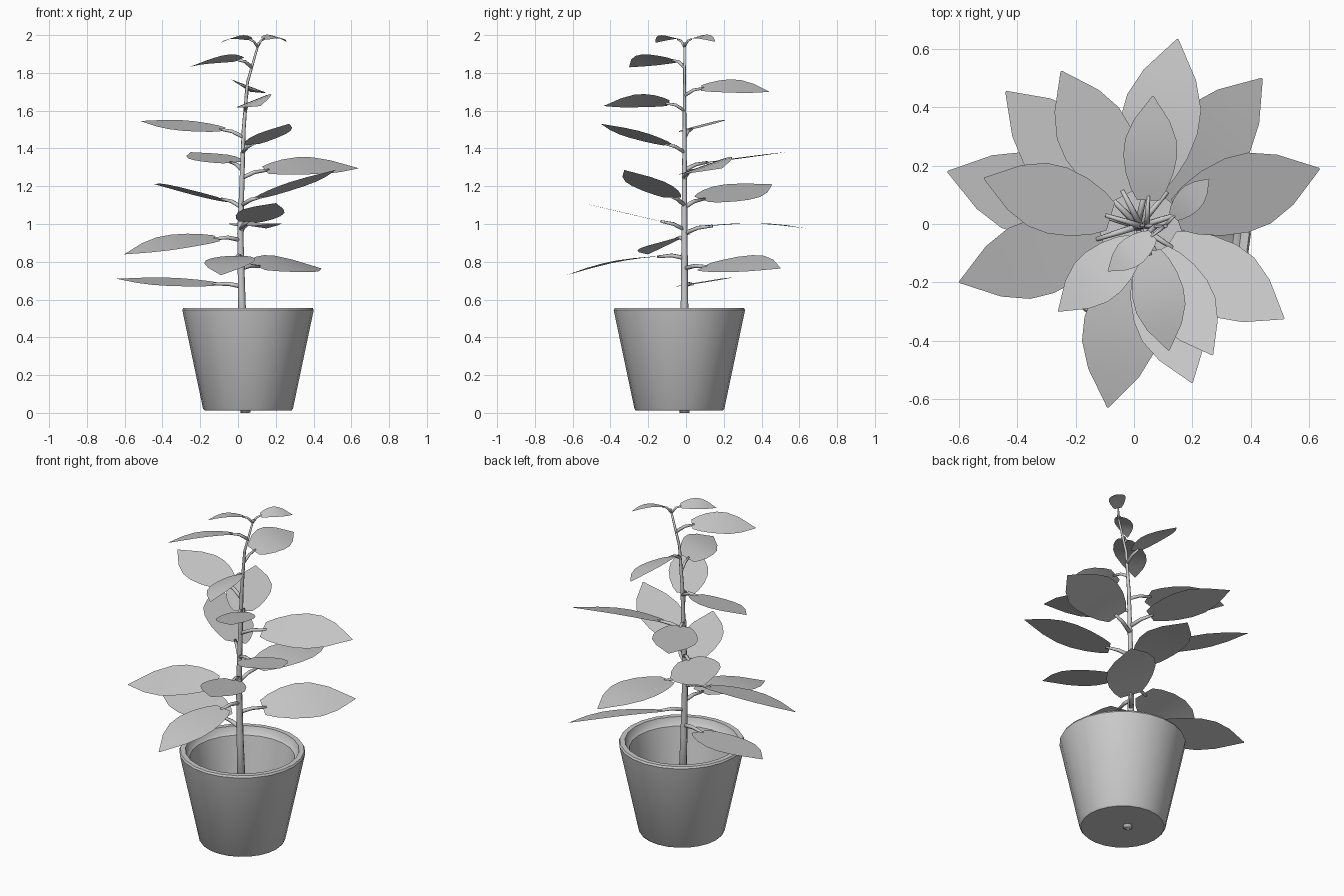
import bpy, bmesh, math
from mathutils import Vector

if "Cube" in bpy.data.objects:
    bpy.data.objects.remove(bpy.data.objects["Cube"])


def add_object(name, bm):
    me = bpy.data.meshes.new(name)
    bm.to_mesh(me)
    bm.free()
    for p in me.polygons:
        p.use_smooth = True
    ob = bpy.data.objects.new(name, me)
    bpy.context.collection.objects.link(ob)
    return ob


def tube(name, pts, radii, sides=8):
    bm = bmesh.new()
    rings = []
    for i, p in enumerate(pts):
        d = (pts[min(i + 1, len(pts) - 1)] - pts[max(i - 1, 0)]).normalized()
        u = d.orthogonal().normalized() if i == 0 else (u - d * u.dot(d)).normalized()
        v = d.cross(u)
        angles = [math.tau * k / sides for k in range(sides)]
        rings.append([bm.verts.new(p + radii[i] * (u * math.cos(a) + v * math.sin(a))) for a in angles])
    for a, b in zip(rings, rings[1:]):
        for k in range(sides):
            n = (k + 1) % sides
            bm.faces.new((a[k], a[n], b[n], b[k]))
    bm.faces.new(rings[0][::-1])
    bm.faces.new(rings[-1])
    return add_object(name, bm)


# Pot: hollow tapered lathe with a stepped inner lip
profile = [(0, .012), (.23, .012), (.238, .022), (.348, .545), (.342, .556),
           (.314, .556), (.302, .52), (.29, .51), (.2, .06), (0, .06)]
bm = bmesh.new()
vs = [bm.verts.new((r, 0, z)) for r, z in profile]
es = [bm.edges.new(e) for e in zip(vs, vs[1:])]
bmesh.ops.spin(bm, geom=vs + es, cent=(0, 0, 0), axis=(0, 0, 1), angle=math.tau, steps=24)
bmesh.ops.remove_doubles(bm, verts=bm.verts, dist=0.0001)
bmesh.ops.recalc_face_normals(bm, faces=bm.faces)
pot = add_object("pot", bm)
pot.location = (.053, -.035, 0)
bpy.context.view_layer.objects.active = pot
pot.select_set(True)
bpy.ops.object.shade_smooth_by_angle(angle=math.radians(35))

# Main stem: slightly bent, thinning upwards
stem = [Vector((x, -.008, z)) for x, z in
        [(.04, 0), (.02, .6), (.012, .95), (.03, 1.5), (.05, 1.75), (.11, 1.96)]]
tube("stem", stem, [.026 - .0105 * p.z for p in stem])


def stem_at(z):
    for a, b in zip(stem, stem[1:]):
        if z <= b.z:
            return a.lerp(b, (z - a.z) / (b.z - a.z))
    return stem[-1]


# Half-leaf outline: position along the blade, share of the half width
OUTLINE = [(0, .42), (.1, .66), (.25, .88), (.42, 1), (.58, .96), (.76, .68), (1, .02)]


def leaf(i, tip_x, tip_y, base_z, tip_z, roll):
    """Blade and stalk; size follows reach, roll raises the left edge."""
    start = stem_at(base_z - (.01 if base_z < .95 else .04))
    tip = Vector((tip_x, tip_y, tip_z))
    base = start.lerp(tip, .2)
    base.z = base_z
    half = .205 * (tip - start).length
    lift = .02 if tip_z < base_z + .015 else 0
    d = tip - base
    side = Vector((-d.y, d.x, 0)).normalized() * half + Vector((0, 0, roll))
    bm = bmesh.new()
    rows = []
    for t, w in OUTLINE:
        c = base + d * t + Vector((0, 0, lift * math.sin(math.pi * t)))
        rows.append([bm.verts.new(c + side * w * s) for s in (-1, 0, 1)])
    for a, b in zip(rows, rows[1:]):
        for k in range(2):
            bm.faces.new((a[k + 1], a[k], b[k], b[k + 1]))
    bm.normal_update()
    if sum(f.normal.z for f in bm.faces) < 0:
        bmesh.ops.reverse_faces(bm, faces=bm.faces[:])
    add_object(f"leaf_{i:02d}", bm)
    mid = start.lerp(base, .55) + Vector((0, 0, .008))
    r = .05 * half + .004
    tube(f"leaf_stalk_{i:02d}", [start, mid, base + d * .04], [r * 1.15, r, r * .7], 6)


# Leaves from bottom to top: tip x, tip y, base z, tip z, roll
LEAVES = [
    (-.64, .18, .68, .71, -.02), (.44, .5, .775, .765, .045), (-.09, -.63, .83, .73, 0),
    (-.6, -.2, .925, .84, -.035), (.15, .635, .99, .977, 0), (.2, -.545, 1.01, 1.11, -.01),
    (-.44, .455, 1.13, 1.21, .035), (.515, -.325, 1.14, 1.285, 0), (.637, .19, 1.285, 1.295, .045),
    (-.25, .525, 1.325, 1.38, -.01), (.27, -.45, 1.42, 1.53, .01), (-.515, .157, 1.5, 1.545, -.025),
    (.12, -.435, 1.64, 1.625, .035), (.065, .44, 1.72, 1.7, .035), (-.26, -.3, 1.87, 1.83, .025),
    (.258, .155, 1.98, 1.965, .01), (-.09, -.162, 1.978, 1.96, .01)]
for i, args in enumerate(LEAVES, 1):
    leaf(i, *args)
